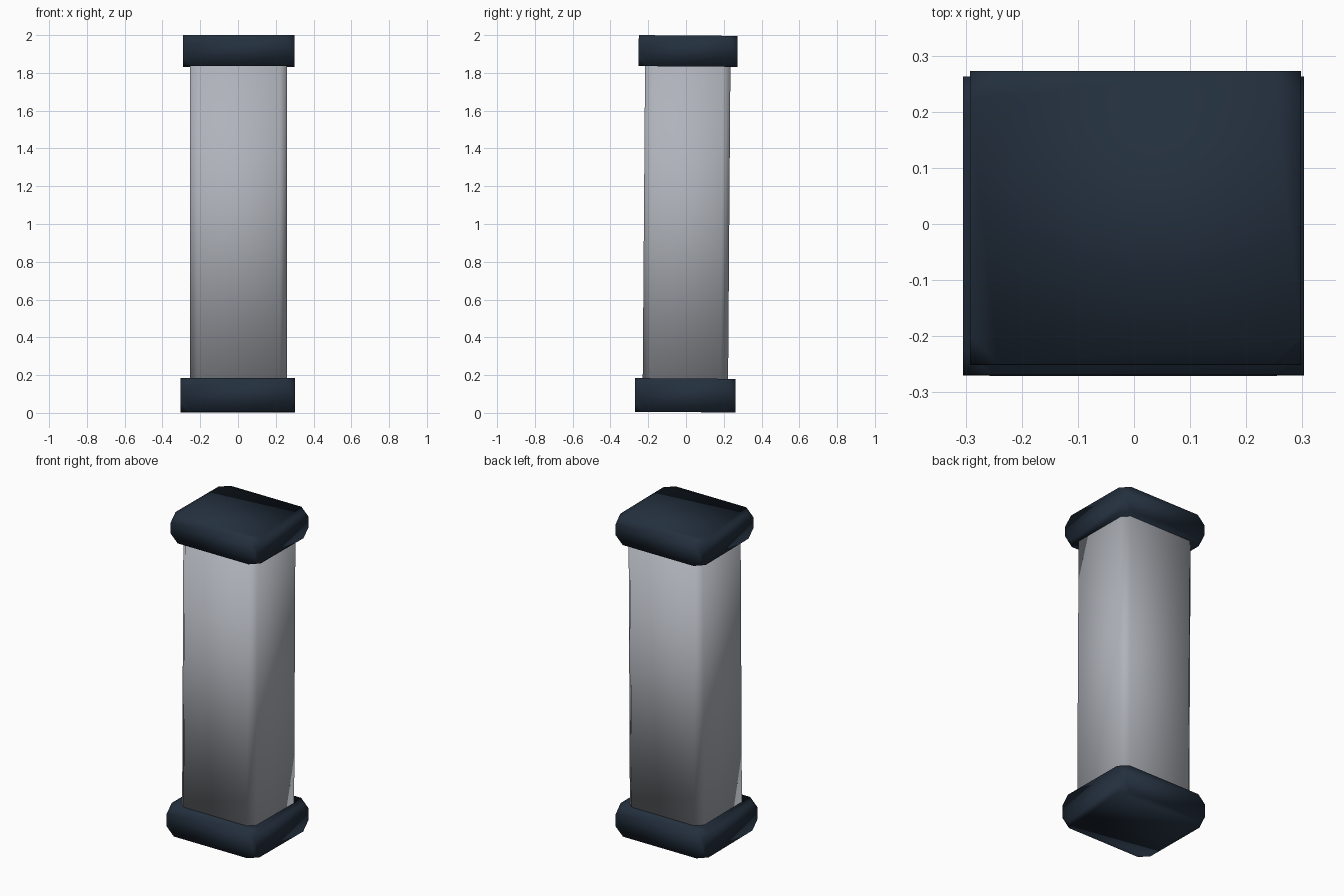
import bpy, bmesh
from mathutils import Matrix

if "Cube" in bpy.data.objects:
    bpy.data.objects.remove(bpy.data.objects["Cube"])

TILT = Matrix.Rotation(-0.0075, 4, 'X')  # the whole piece leans very slightly back


def material(name, rgb):
    m = bpy.data.materials.new(name)
    m.diffuse_color = (*rgb, 1)
    m.use_nodes = True
    m.node_tree.nodes["Principled BSDF"].inputs["Base Color"].default_value = m.diffuse_color
    return m


navy = material("dark navy", (0.017, 0.029, 0.048))
grey = material("light grey", (0.43, 0.45, 0.49))


def block(name, centre, size, mat, cut, affect):
    """Smooth-shaded box with either its corners or its upright edges cut."""
    bm = bmesh.new()
    bmesh.ops.create_cube(bm, size=1)
    bmesh.ops.scale(bm, vec=size, verts=bm.verts)
    if affect == 'VERTICES':
        geom = list(bm.verts)
    else:
        geom = [e for e in bm.edges
                if abs(e.verts[0].co.z - e.verts[1].co.z) > 0.01]
    bmesh.ops.bevel(bm, geom=geom, offset=cut, offset_type='OFFSET',
                    segments=1, affect=affect)
    bmesh.ops.translate(bm, vec=centre, verts=bm.verts)
    # lean about the middle of the height
    bmesh.ops.translate(bm, vec=(0, 0, -1), verts=bm.verts)
    bmesh.ops.transform(bm, matrix=TILT, verts=bm.verts)
    bmesh.ops.translate(bm, vec=(0, 0, 1), verts=bm.verts)
    for f in bm.faces:
        f.smooth = True
    bmesh.ops.recalc_face_normals(bm, faces=bm.faces)
    mesh = bpy.data.meshes.new(name)
    bm.to_mesh(mesh)
    bm.free()
    mesh.materials.append(mat)
    ob = bpy.data.objects.new(name, mesh)
    bpy.context.collection.objects.link(ob)
    return ob


# Column body with chamfered upright edges, tucked into both caps
block("body", (0.003, 0.003, 1.0), (0.515, 0.452, 1.8), grey, 0.04, 'EDGES')

# End caps with clipped corners
block("bottom_cap", (-0.001, 0.003, 0.093), (0.608, 0.532, 0.178), navy, 0.05, 'VERTICES')
block("top_cap", (0.003, 0.004, 1.916), (0.59, 0.523, 0.164), navy, 0.05, 'VERTICES')
